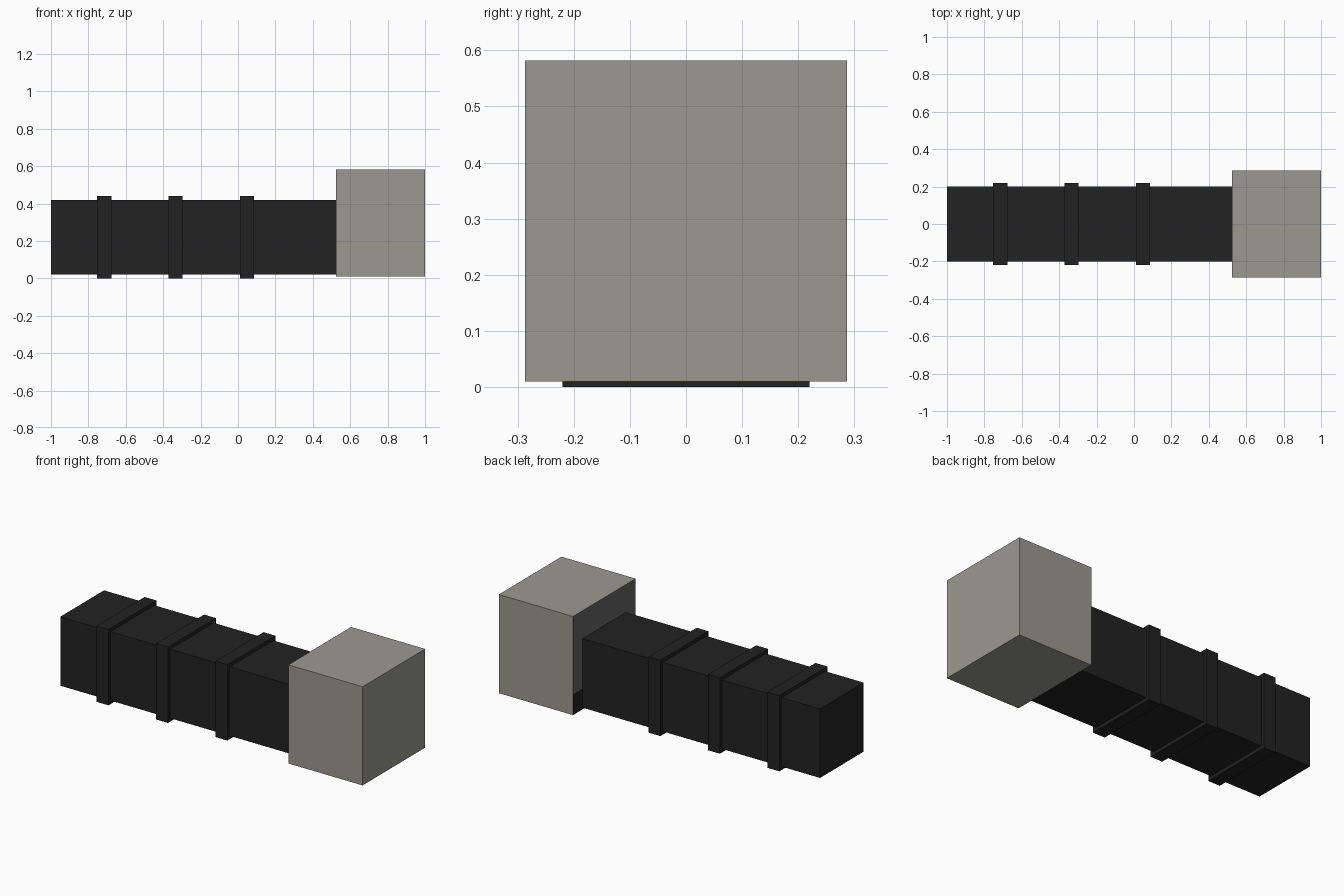
import bpy
import bmesh

if "Cube" in bpy.data.objects:
    bpy.data.objects.remove(bpy.data.objects["Cube"])


def material(name, rgb):
    m = bpy.data.materials.new(name)
    m.diffuse_color = (*rgb, 1.0)
    m.use_nodes = True
    m.node_tree.nodes["Principled BSDF"].inputs["Base Color"].default_value = m.diffuse_color
    return m


BLACK = material("black", (0.016, 0.016, 0.016))
STONE = material("warm grey", (0.323, 0.323, 0.279))
DARK = material("dark grey", (0.133, 0.133, 0.130))


def box(name, x, y, z, mats, cut_z=None):
    """Box from (min, max) ranges, optionally with a horizontal edge loop."""
    bm = bmesh.new()
    bmesh.ops.create_cube(bm, size=1)
    for v in bm.verts:
        v.co = [r[0] if c < 0 else r[1] for c, r in zip(v.co, (x, y, z))]
    if cut_z is not None:
        bmesh.ops.bisect_plane(bm, geom=bm.verts[:] + bm.edges[:] + bm.faces[:],
                               plane_co=(0, 0, cut_z), plane_no=(0, 0, 1))
    bm.normal_update()
    # Rear face gets its own colours, split at the cut height
    if len(mats) > 1:
        for f in bm.faces:
            if f.normal.x < -0.9:
                f.material_index = 1 if f.calc_center_median().z > cut_z else 2
    me = bpy.data.meshes.new(name)
    bm.to_mesh(me)
    bm.free()
    for m in mats:
        me.materials.append(m)
    ob = bpy.data.objects.new(name, me)
    bpy.context.collection.objects.link(ob)
    return ob


# Long square handle
box("handle", (-1.0, 0.524), (-0.20, 0.20), (0.02, 0.42), [BLACK])

# Three raised grip bands
for i in range(3):
    cx = -0.715 + i * 0.3815
    box(f"grip_band_{i + 1}", (cx - 0.038, cx + 0.038),
        (-0.22, 0.22), (0.0, 0.44), [BLACK])

# Square head block with a darker rear face
box("head", (0.524, 1.0), (-0.287, 0.287), (0.01, 0.582),
    [STONE, DARK, BLACK], cut_z=0.13)
